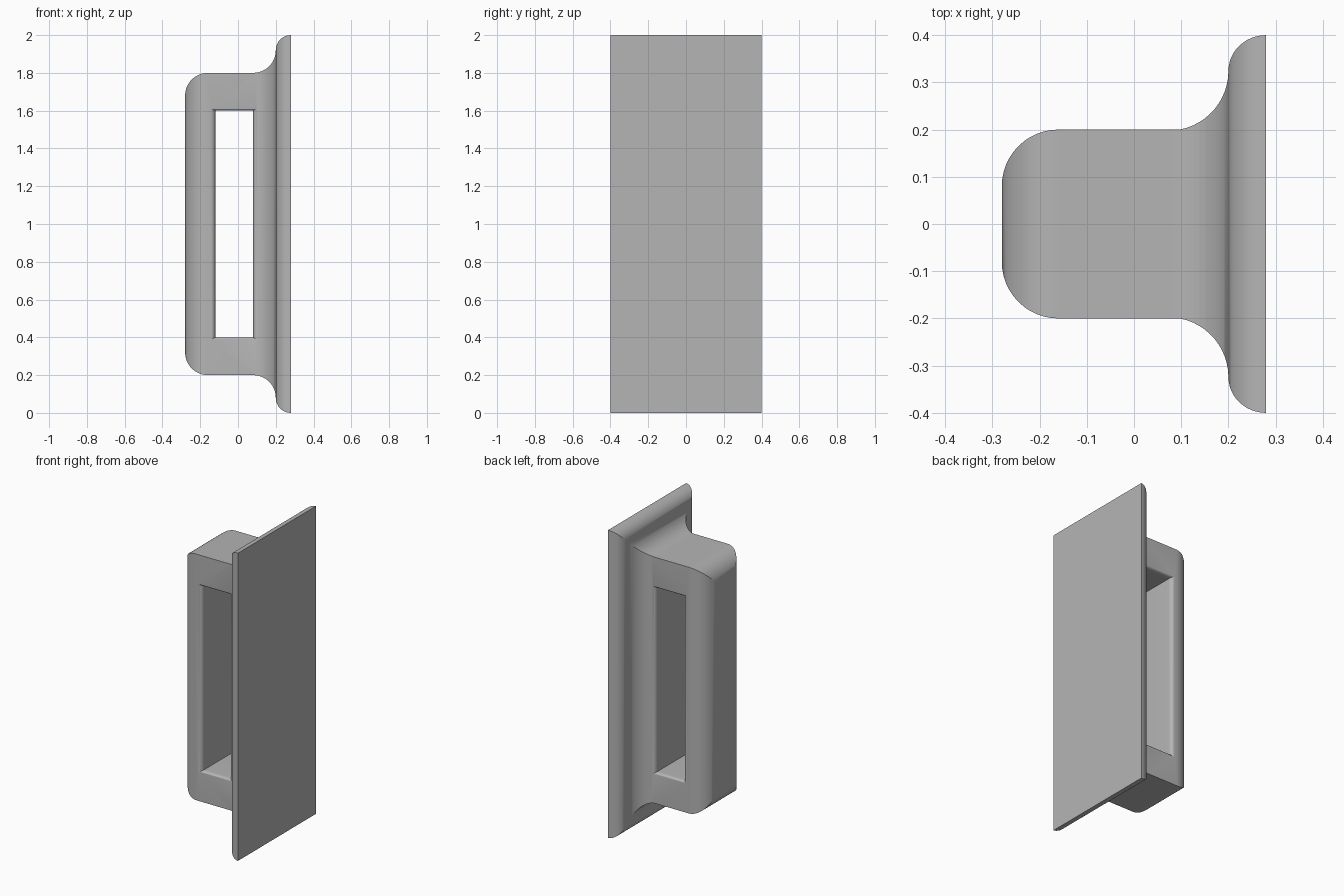
import bpy
import bmesh
from math import cos, sin, pi, radians
from mathutils import Vector

cube = bpy.data.objects.get("Cube")
if cube:
    bpy.data.objects.remove(cube, do_unlink=True)

HALF_X = 0.28      # half depth, mounting face at +x
CORNER = 0.12      # rounding of the grip corners
STEPS = 12

grey = bpy.data.materials.new("light_grey")
grey.use_nodes = True
grey.diffuse_color = (0.46, 0.46, 0.46, 1)
grey.node_tree.nodes["Principled BSDF"].inputs["Base Color"].default_value = grey.diffuse_color


def arc(cx, cy, rx, ry, start, end):
    """Points on an elliptical arc, angles in degrees."""
    angles = [radians(start + (end - start) * i / STEPS) for i in range(STEPS + 1)]
    return [(cx + rx * cos(a), cy + ry * sin(a)) for a in angles]


def make_profile(grip, plate, fillet_start, fillet_radius, start_angle):
    """Mirrored outline: rounded grip, concave fillet, rounded plate edge."""
    fillet_x = 0.2 - fillet_radius
    fillet_y = grip + fillet_radius * -sin(radians(start_angle))
    half = arc(-HALF_X + CORNER, grip - CORNER, CORNER, CORNER, 180, 90)
    half += arc(fillet_x, fillet_y, fillet_radius, fillet_radius, start_angle, 0)
    half += arc(HALF_X, fillet_y, HALF_X - 0.2, plate - fillet_y, 180, 90)[1:]
    return half + [(x, -y) for x, y in reversed(half)]


def loft(name, rings):
    """Closed solid through matching rings of points."""
    bm = bmesh.new()
    loops = [[bm.verts.new(p) for p in ring] for ring in rings]
    for a, b in zip(loops, loops[1:]):
        for i in range(len(a)):
            j = (i + 1) % len(a)
            bm.faces.new((a[i], a[j], b[j], b[i]))
    bm.faces.new(list(reversed(loops[0])))
    bm.faces.new(loops[-1])
    bmesh.ops.recalc_face_normals(bm, faces=bm.faces)
    mesh = bpy.data.meshes.new(name)
    bm.to_mesh(mesh)
    bm.free()
    obj = bpy.data.objects.new(name, mesh)
    bpy.context.collection.objects.link(obj)
    mesh.materials.append(grey)
    return obj


def apply_boolean(target, cutter, operation):
    mod = target.modifiers.new(operation.title(), "BOOLEAN")
    mod.operation = operation
    mod.solver = "EXACT"
    mod.object = cutter
    bpy.context.view_layer.objects.active = target
    bpy.ops.object.modifier_apply(modifier=mod.name)
    bpy.data.objects.remove(cutter, do_unlink=True)


# Handle body: plan outline crossed with side outline, giving mitred corners
plan = make_profile(0.2, 0.4, 0.1, 0.127, -79)
side = make_profile(0.8, 1.0, 0.08, 0.12, -90)
handle = loft("pull_handle", [[(x, y, z) for x, y in plan] for z in (-0.1, 2.1)])
side_body = loft("side_outline", [[(x, y, z + 1) for x, z in side] for y in (-0.5, 0.5)])
apply_boolean(handle, side_body, "INTERSECT")


# Finger opening with softly rounded rims on both faces
def opening_ring(y, flare):
    x0, x1 = -0.12 - 0.025 * flare, 0.08 + 0.02 * flare
    z0, z1 = 0.4 - 0.012 * flare, 1.6 + 0.012 * flare
    return [(x0, y, z0), (x1, y, z0), (x1, y, z1), (x0, y, z1)]


RIM = 0.025
rim = [(0.2 - RIM + RIM * sin(i * pi / 16), 1 - cos(i * pi / 16)) for i in range(9)]
rim.append((0.5, 1))
stations = [(-y, f) for y, f in reversed(rim)] + rim
opening = loft("opening_cutter", [opening_ring(y, f) for y, f in stations])
apply_boolean(handle, opening, "DIFFERENCE")

# Smooth rounded surfaces, crisp mitres and edges
bpy.ops.object.select_all(action="DESELECT")
handle.select_set(True)
bpy.context.view_layer.objects.active = handle
bpy.ops.object.shade_smooth_by_angle(angle=radians(25))
